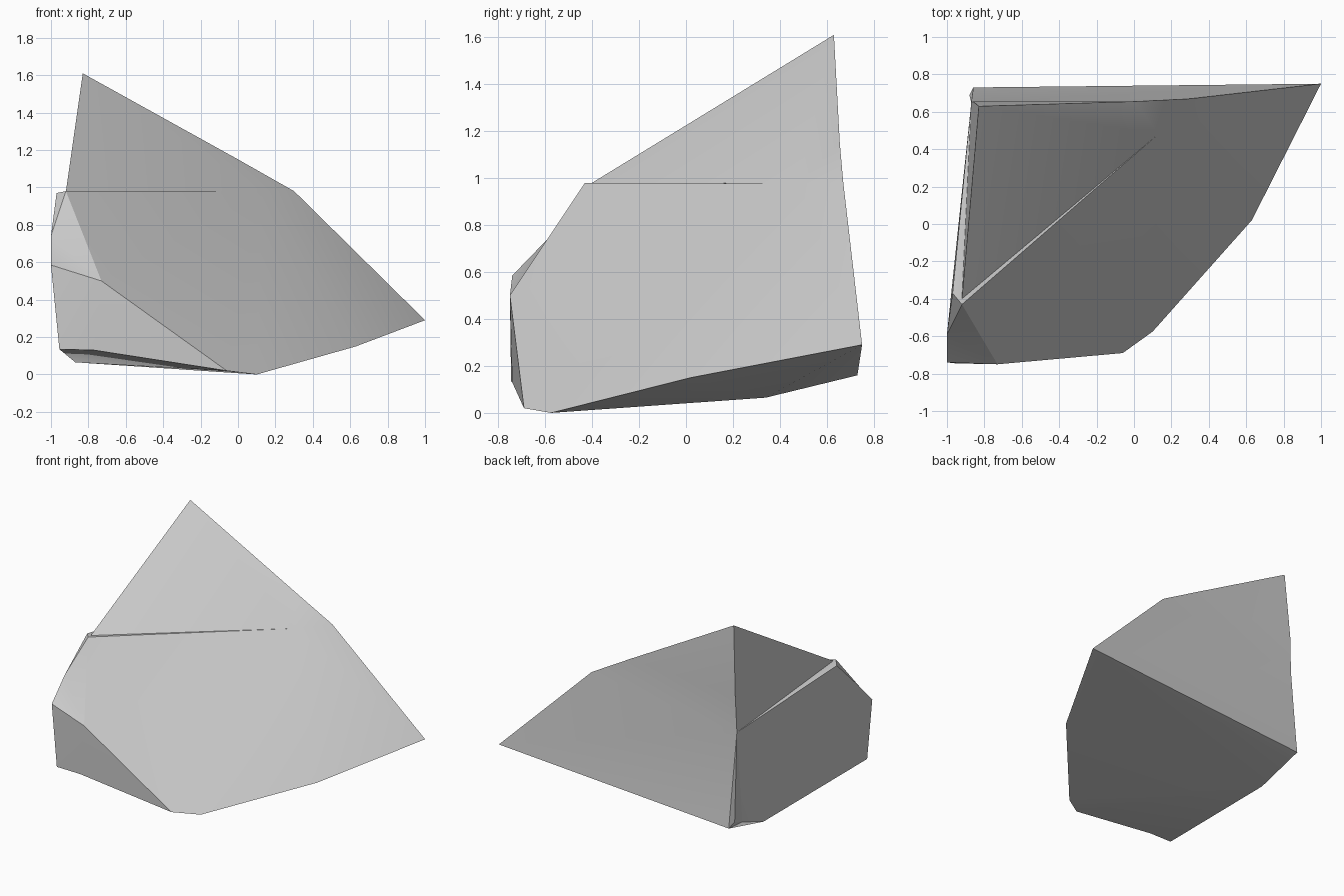
import bpy
import bmesh
import math

cube = bpy.data.objects.get("Cube")
if cube:
    bpy.data.objects.remove(cube, do_unlink=True)

# Corner points of the broken stone
corners = {
    "peak": (-.83, .63, 1.61),
    "ridge": (0, .655, 1.15),
    "shoulder": (.3, .67, .98),
    "tip": (1, .75, .29),
    "right_foot": (.63, .02, .15),
    "base": (.1, -.575, 0),
    "front_foot": (-.06, -.69, .02),
    "front_notch": (-.77, -.74, .13),
    "left_foot": (-.955, -.745, .135),
    "front_top": (-.73, -.75, .5),
    "corner_low": (-1, -.74, .585),
    "corner_high": (-1, -.59, .74),
    "ledge_front": (-.92, -.43, .98),
    "ledge_left": (-.97, -.37, .97),
    "ledge_inner": (-.92, -.4, .98),
    "ledge_end": (.13, .48, .977),
    "back_bend": (-.86, .655, 1.11),
    "back_waist": (-.87, .65, .84),
    "back_low": (-.86, .72, .24),
    "back_chip": (-.88, .69, .2),
    "back_foot": (-.86, .73, .16),
    "under_step": (-.83, .53, .125),
    "under_left": (-.87, .34, .065),
}

# Fractured sides, each fanned out from its first corner
sides = [
    "ledge_end ledge_inner peak ridge shoulder",
    "ledge_end ledge_front front_top front_foot base right_foot tip shoulder",
    "ledge_end ledge_front ledge_inner",
    "ledge_left ledge_front ledge_inner",
    "ledge_left back_waist ledge_inner",
    "corner_high ledge_left ledge_front front_top corner_low",
    "front_top corner_low left_foot front_notch front_foot",
    "back_waist ledge_inner peak back_bend",
    "ridge peak back_bend back_waist shoulder",
    "back_waist shoulder tip back_low",
    "back_low tip back_foot",
    "back_waist ledge_left corner_high corner_low left_foot"
    " under_left under_step back_chip back_low",
    "back_chip back_low back_foot under_step",
    "under_left left_foot front_notch front_foot base"
    " right_foot tip back_foot under_step",
]

bm = bmesh.new()
verts = {name: bm.verts.new(place) for name, place in corners.items()}
for side in sides:
    hub, *rim = [verts[name] for name in side.split()]
    for first, second in zip(rim, rim[1:]):
        bm.faces.new((hub, first, second))
bmesh.ops.recalc_face_normals(bm, faces=bm.faces)
mesh = bpy.data.meshes.new("rock")
bm.to_mesh(mesh)
bm.free()

# Plain stone colour
stone = bpy.data.materials.new("stone_grey")
stone.use_nodes = True
colour = (.6, .6, .6, 1)
stone.diffuse_color = colour
stone.node_tree.nodes["Principled BSDF"].inputs["Base Color"].default_value = colour
mesh.materials.append(stone)

# Soft shading inside each side, crisp fracture edges
rock = bpy.data.objects.new("rock", mesh)
bpy.context.collection.objects.link(rock)
bpy.context.view_layer.objects.active = rock
rock.select_set(True)
bpy.ops.object.shade_smooth_by_angle(angle=math.radians(30))
